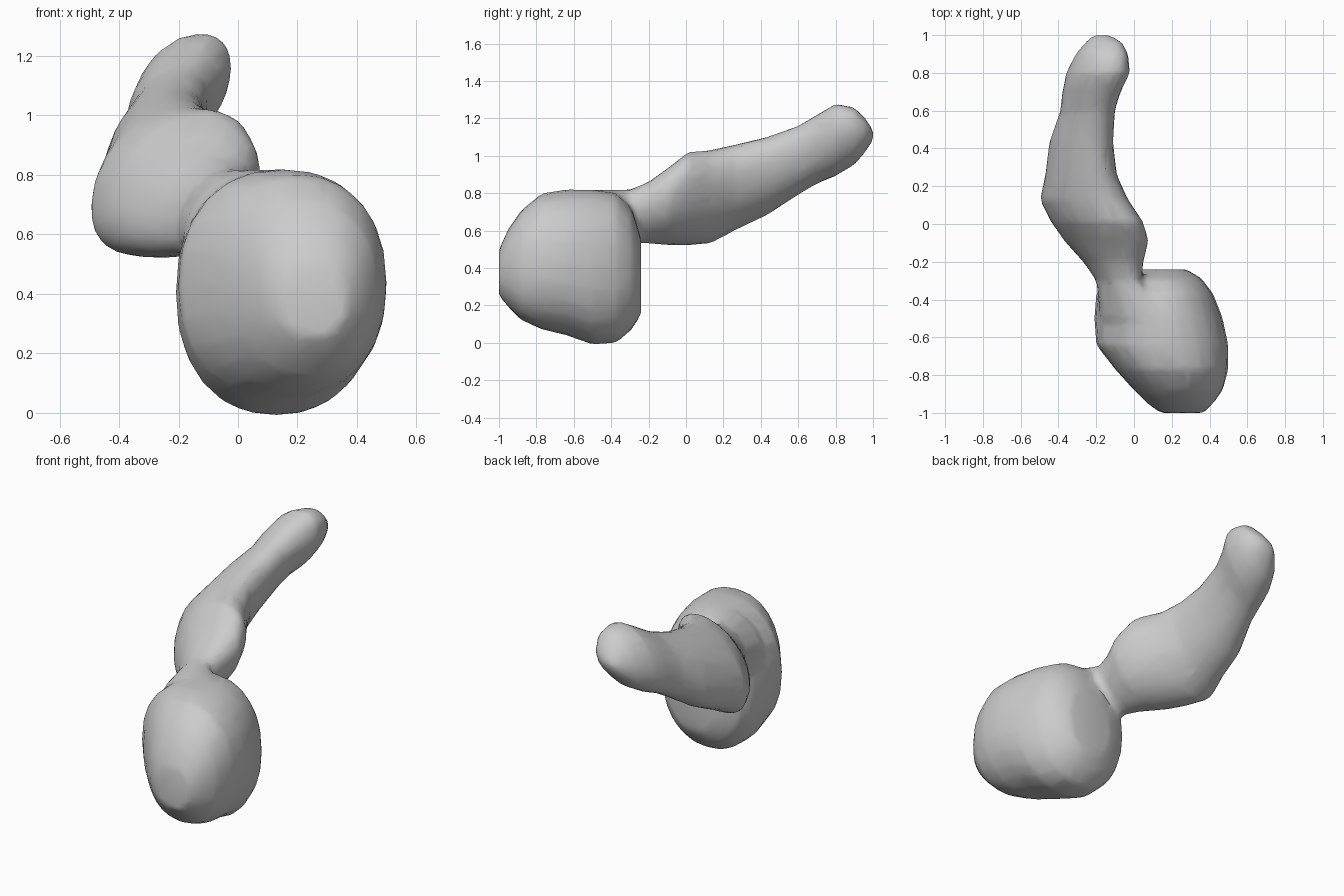
import bpy
import bmesh
from math import cos, sin, pi, copysign

if "Cube" in bpy.data.objects:
    bpy.data.objects.remove(bpy.data.objects["Cube"], do_unlink=True)

grey = bpy.data.materials.new("plain grey")
grey.use_nodes = True
tone = (0.6, 0.6, 0.6, 1)
grey.diffuse_color = tone
grey.node_tree.nodes["Principled BSDF"].inputs["Base Color"].default_value = tone

# Cross-sections: y, left x, right x, bottom z, top z
BULB = [
    (-1.0, .14, .37, .25, .5), (-.95, .07, .42, .19, .61),
    (-.88, 0, .47, .12, .71), (-.77, -.1, .5, .07, .8),
    (-.64, -.2, .5, .04, .82), (-.5, -.21, .47, -.01, .82),
    (-.37, -.2, .42, 0, .8), (-.29, -.16, .36, .07, .72),
    (-.24, -.02, .28, .15, .56),
]
TAIL = [
    (-.5, -.18, .18, .5, .82), (-.3, -.2, .04, .53, .82),
    (-.2, -.27, .05, .53, .86), (-.09, -.37, .08, .52, .94),
    (.01, -.44, .05, .52, 1.02), (.13, -.5, -.03, .53, 1.03),
    (.26, -.47, -.09, .6, 1.06), (.43, -.45, -.11, .68, 1.1),
    (.6, -.39, -.1, .79, 1.16), (.7, -.38, -.07, .85, 1.22),
    (.8, -.36, -.02, .89, 1.28), (.9, -.31, -.03, .95, 1.26),
    (.96, -.26, -.06, 1.02, 1.2), (1.0, -.22, -.12, 1.08, 1.14),
]


def loft(bm, sections, lean, power, sides=24):
    """Skin a row of rounded, leaning cross-sections and cap both ends."""
    rings = []
    for y, x0, x1, z0, z1 in sections:
        ring = []
        for i in range(sides):
            t = 2 * pi * i / sides
            c, s = cos(t - lean), sin(t)
            c = copysign(abs(c) ** power, c)
            s = copysign(abs(s) ** power, s)
            ring.append(bm.verts.new(((x0 + x1) / 2 + c * (x1 - x0) / 2, y,
                                      (z0 + z1) / 2 + s * (z1 - z0) / 2)))
        rings.append(ring)
    for a, b in zip(rings, rings[1:]):
        for i in range(sides):
            j = (i + 1) % sides
            bm.faces.new((a[i], a[j], b[j], b[i]))
    bm.faces.new(rings[0][::-1])
    bm.faces.new(rings[-1])


# Round bulb and long bent tail in one mesh
bm = bmesh.new()
loft(bm, BULB, 0, 0.9)
loft(bm, TAIL, 0.4, 0.95)
bmesh.ops.recalc_face_normals(bm, faces=bm.faces)
mesh = bpy.data.meshes.new("bulb_with_tail")
bm.to_mesh(mesh)
bm.free()
body = bpy.data.objects.new("bulb_with_tail", mesh)
bpy.context.collection.objects.link(body)

# Fuse the two, soften the joint, then thin out to coarse facets
fuse = body.modifiers.new("fuse", "REMESH")
fuse.mode = "VOXEL"
fuse.voxel_size = 0.02
soften = body.modifiers.new("soften", "SMOOTH")
soften.factor = 0.5
soften.iterations = 6
thin = body.modifiers.new("thin", "DECIMATE")
thin.ratio = 0.1

bpy.ops.object.select_all(action="DESELECT")
body.select_set(True)
bpy.context.view_layer.objects.active = body
for name in [m.name for m in body.modifiers]:
    bpy.ops.object.modifier_apply(modifier=name)
body.data.materials.clear()
body.data.materials.append(grey)
bpy.ops.object.shade_smooth_by_angle(angle=0.6)
